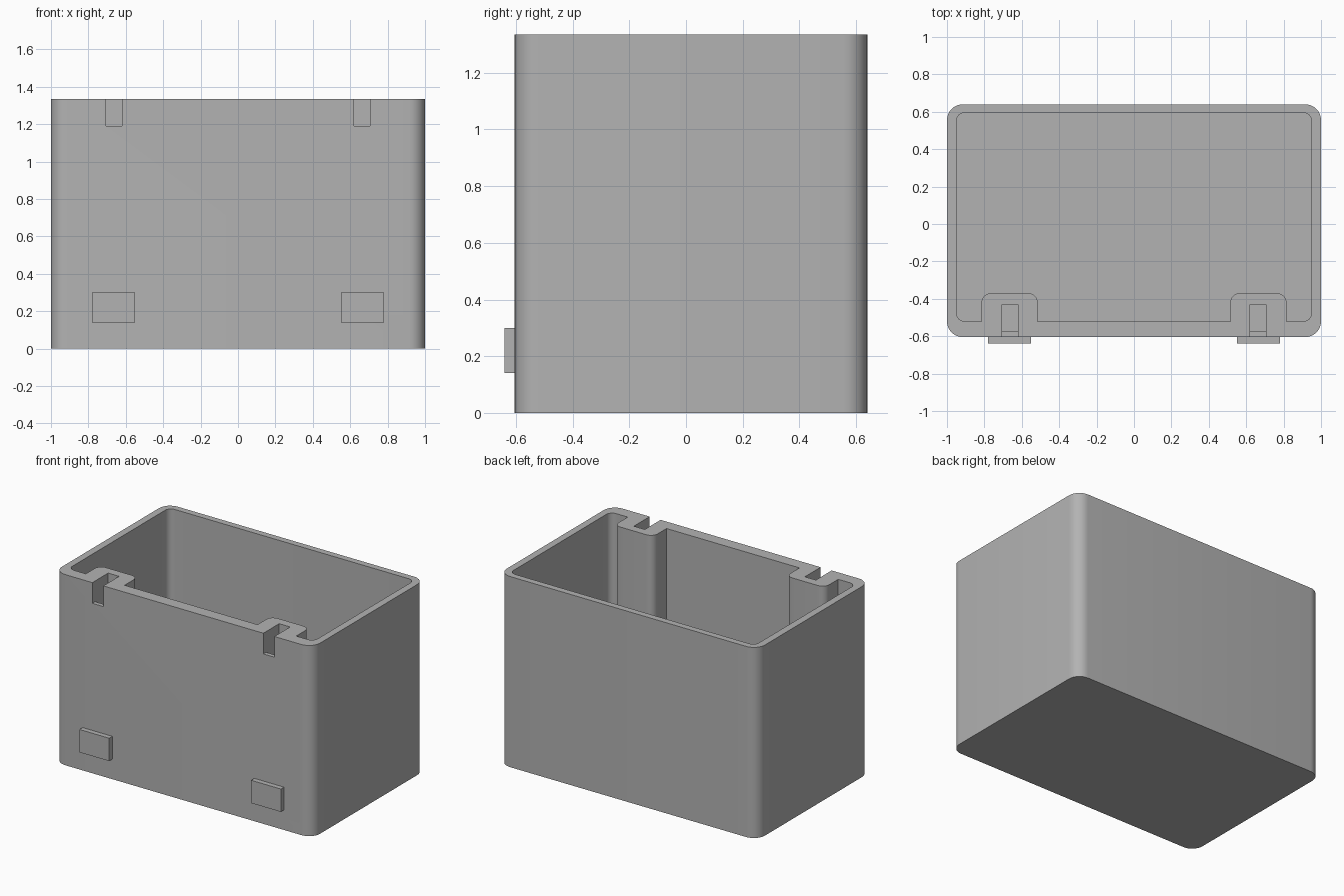
import bpy, bmesh, math
from mathutils import Vector

if "Cube" in bpy.data.objects:
    bpy.data.objects.remove(bpy.data.objects["Cube"], do_unlink=True)

grey = bpy.data.materials.new("plain grey")
grey.use_nodes = True
grey.diffuse_color = (0.45, 0.45, 0.45, 1)
grey.node_tree.nodes["Principled BSDF"].inputs["Base Color"].default_value = grey.diffuse_color

FRONT, BACK, HEIGHT = -0.605, 0.64, 1.335
STEPS = 8


def rounded(corners):
    """Outline from (x, y, radius) corners, each square corner filleted."""
    points = []
    for i, (x, y, radius) in enumerate(corners):
        p = Vector((x, y))
        if radius == 0:
            points.append(p)
            continue
        before = (Vector(corners[i - 1][:2]) - p).normalized()
        after = (Vector(corners[(i + 1) % len(corners)][:2]) - p).normalized()
        centre = p + (before + after) * radius
        for k in range(STEPS + 1):
            a = math.pi / 2 * k / STEPS
            points.append(centre - radius * (after * math.cos(a) + before * math.sin(a)))
    return points


def prism(name, outline, bottom, top):
    """Extrude an outline vertically into a closed solid."""
    bm = bmesh.new()
    face = bm.faces.new([bm.verts.new((p.x, p.y, bottom)) for p in outline])
    new = bmesh.ops.extrude_face_region(bm, geom=[face])["geom"]
    lifted = [v for v in new if isinstance(v, bmesh.types.BMVert)]
    bmesh.ops.translate(bm, verts=lifted, vec=(0, 0, top - bottom))
    bmesh.ops.recalc_face_normals(bm, faces=bm.faces)
    mesh = bpy.data.meshes.new(name)
    bm.to_mesh(mesh)
    bm.free()
    mesh.materials.append(grey)
    obj = bpy.data.objects.new(name, mesh)
    bpy.context.collection.objects.link(obj)
    return obj


def box(name, x0, x1, y0, y1, z0, z1):
    return prism(name, rounded([(x0, y0, 0), (x1, y0, 0), (x1, y1, 0), (x0, y1, 0)]), z0, z1)


def cut(target, cutter):
    """Subtract the cutter from the target, then discard it."""
    cutter.hide_render = True
    mod = target.modifiers.new("cut", "BOOLEAN")
    mod.operation, mod.solver, mod.object = "DIFFERENCE", "EXACT", cutter
    bpy.context.view_layer.objects.active = target
    bpy.ops.object.modifier_apply(modifier=mod.name)
    bpy.data.objects.remove(cutter, do_unlink=True)


# Outer body with rounded upright edges
bin_body = prism("bin_body", rounded([(-1, FRONT, 0.085), (1, FRONT, 0.085),
                                      (1, BACK, 0.085), (-1, BACK, 0.085)]), 0, HEIGHT)

# Cavity outline, notched around the two mounting columns on the front wall
half = [(0.515, -0.52, 0), (0.515, -0.37, 0.05), (0.815, -0.37, 0.05),
        (0.815, -0.52, 0), (0.95, -0.52, 0.045), (0.95, 0.595, 0.045)]
mirrored = [(-x, y, r) for x, y, r in reversed(half)]
cut(bin_body, prism("cavity_cutter", rounded(half + mirrored), 0.05, HEIGHT + 0.1))

for side, label in ((-1, "right"), (1, "left")):
    # Hook slot: open at the front, with a deeper pocket behind a thin lip
    x0, x1 = sorted((side * 0.62, side * 0.705))
    cut(bin_body, box("slot_cutter", x0, x1, FRONT - 0.1, -0.43, 1.19, HEIGHT + 0.1))
    cut(bin_body, box("pocket_cutter", x0, x1, -0.575, -0.43, 1.05, 1.25))
    # Spacer pad low on the front
    x0, x1 = sorted((side * 0.55, side * 0.78))
    box(label + "_spacer_pad", x0, x1, -0.64, FRONT + 0.01, 0.14, 0.30)

# Smooth the rounded edges, keep the rest sharp
bpy.ops.object.select_all(action="DESELECT")
bin_body.select_set(True)
bpy.context.view_layer.objects.active = bin_body
bpy.ops.object.shade_smooth_by_angle(angle=math.radians(30))
